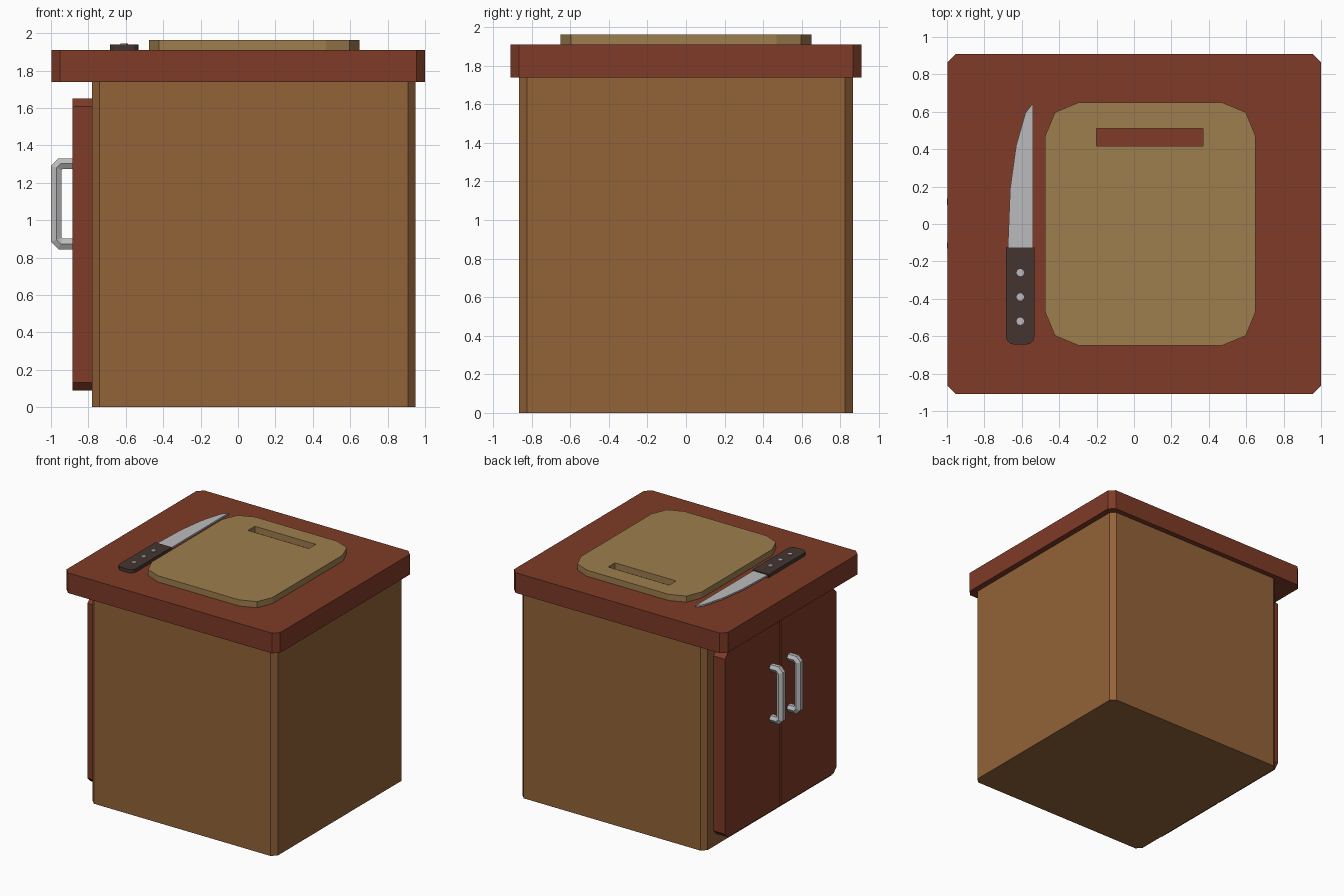
import bpy, bmesh
from math import sin, cos, pi, radians
from mathutils import Vector

if "Cube" in bpy.data.objects:
    bpy.data.objects.remove(bpy.data.objects["Cube"])


def material(name, rgb):
    m = bpy.data.materials.new(name)
    m.diffuse_color = (*rgb, 1)
    m.use_nodes = True
    m.node_tree.nodes["Principled BSDF"].inputs["Base Color"].default_value = m.diffuse_color
    return m


RED = material("red_wood", (0.21, 0.043, 0.02))
BROWN = material("brown_wood", (0.29, 0.125, 0.04))
TAN = material("tan_wood", (0.34, 0.21, 0.075))
DARK = material("dark_grip", (0.06, 0.036, 0.03))
STEEL = material("steel", (0.5, 0.5, 0.51))


def finish(name, bm, mat):
    bmesh.ops.recalc_face_normals(bm, faces=bm.faces)
    me = bpy.data.meshes.new(name)
    bm.to_mesh(me)
    bm.free()
    ob = bpy.data.objects.new(name, me)
    bpy.context.collection.objects.link(ob)
    if mat:
        me.materials.append(mat)
    return ob


def rect(x0, x1, y0, y1, radii, segs=1):
    """Outline with cut corners; radii in order BL, BR, TR, TL."""
    corners = [(x0, y0, 1, 1, 180), (x1, y0, -1, 1, 270), (x1, y1, -1, -1, 0), (x0, y1, 1, -1, 90)]
    pts = []
    for (x, y, sx, sy, a), r in zip(corners, radii):
        if r == 0:
            pts.append((x, y))
            continue
        for i in range(segs + 1):
            t = radians(a + 90 * i / segs)
            pts.append((x + sx * r + r * cos(t), y + sy * r + r * sin(t)))
    return pts


def prism(name, pts, lo, hi, mat, axis="z"):
    """Extrude an outline along z, or a (y, z) outline along x."""
    bm = bmesh.new()

    def place(p, h):
        return (p[0], p[1], h) if axis == "z" else (h, p[0], p[1])
    a = [bm.verts.new(place(p, lo)) for p in pts]
    b = [bm.verts.new(place(p, hi)) for p in pts]
    bm.faces.new(a)
    bm.faces.new(b)
    for i in range(len(pts)):
        j = (i + 1) % len(pts)
        bm.faces.new((a[i], a[j], b[j], b[i]))
    return finish(name, bm, mat)


def bar_handle(name, y, path, r, mat):
    """Sweep a hexagon along a path in the xz plane with mitred corners."""
    bm = bmesh.new()
    pts = [Vector(p) for p in path]
    rings = []
    for i, p in enumerate(pts):
        d0 = (p - pts[i - 1]).normalized() if i else None
        d1 = (pts[i + 1] - p).normalized() if i < len(pts) - 1 else d0
        d0 = d0 or d1
        t = (d0 + d1).normalized()
        n = Vector((-t.y, t.x)) / t.dot(d0)
        ring = []
        for k in range(6):
            a = pi / 6 + k * pi / 3
            q = p + n * r * cos(a)
            ring.append(bm.verts.new((q.x, y + r * sin(a), q.y)))
        rings.append(ring)
    for a, b in zip(rings, rings[1:]):
        for k in range(6):
            j = (k + 1) % 6
            bm.faces.new((a[k], a[j], b[j], b[k]))
    bm.faces.new(rings[0])
    bm.faces.new(rings[-1])
    return finish(name, bm, mat)


# Cabinet body and countertop
prism("cabinet_body", rect(-0.78, 0.95, -0.865, 0.865, [0.04] * 4), 0, 1.74, BROWN)
prism("countertop", rect(-0.996, 1.0, -0.91, 0.91, [0.045] * 4), 1.74, 1.91, RED)

# Double doors on the left side, cut only at the outer corners
c = 0.042
prism("door_front", rect(-0.745, -0.008, 0.09, 1.65, [c, 0, 0, c]), -0.885, -0.78, RED, "x")
prism("door_back", rect(0.008, 0.745, 0.09, 1.65, [0, c, c, 0]), -0.885, -0.78, RED, "x")

# Door handles
path = [(-0.88, 1.302), (-0.949, 1.302), (-0.971, 1.28),
        (-0.971, 0.895), (-0.949, 0.873), (-0.88, 0.873)]
for side, y in (("front", -0.115), ("back", 0.12)):
    bar_handle("door_handle_" + side, y, path, 0.033, STEEL)

# Cutting board with a through slot
board = prism("cutting_board", rect(-0.475, 0.65, -0.65, 0.65, [0.18] * 4, 2), 1.91, 1.962, TAN)
cutter = prism("slot_cutter", rect(-0.2, 0.37, 0.418, 0.51, [0] * 4), 1.85, 2.05, None)
cutter.hide_render = True
cutter.hide_viewport = True
cutter.display_type = 'WIRE'
mod = board.modifiers.new("slot", 'BOOLEAN')
mod.operation = 'DIFFERENCE'
mod.solver = 'EXACT'
mod.object = cutter

# Knife: blade, grip and rivets
blade = [(-0.54, -0.14), (-0.54, 0.645), (-0.58, 0.595), (-0.63, 0.42), (-0.662, 0.19), (-0.675, -0.14)]
prism("knife_blade", blade, 1.917, 1.931, STEEL)
prism("knife_grip", rect(-0.685, -0.532, -0.645, -0.125, [0.045, 0.045, 0, 0], 3), 1.91, 1.939, DARK)
for i, y in enumerate((-0.26, -0.39, -0.52)):
    ring = [(-0.608 + 0.02 * cos(k * pi / 6), y + 0.02 * sin(k * pi / 6)) for k in range(12)]
    prism(f"knife_rivet_{i + 1}", ring, 1.93, 1.945, STEEL)
